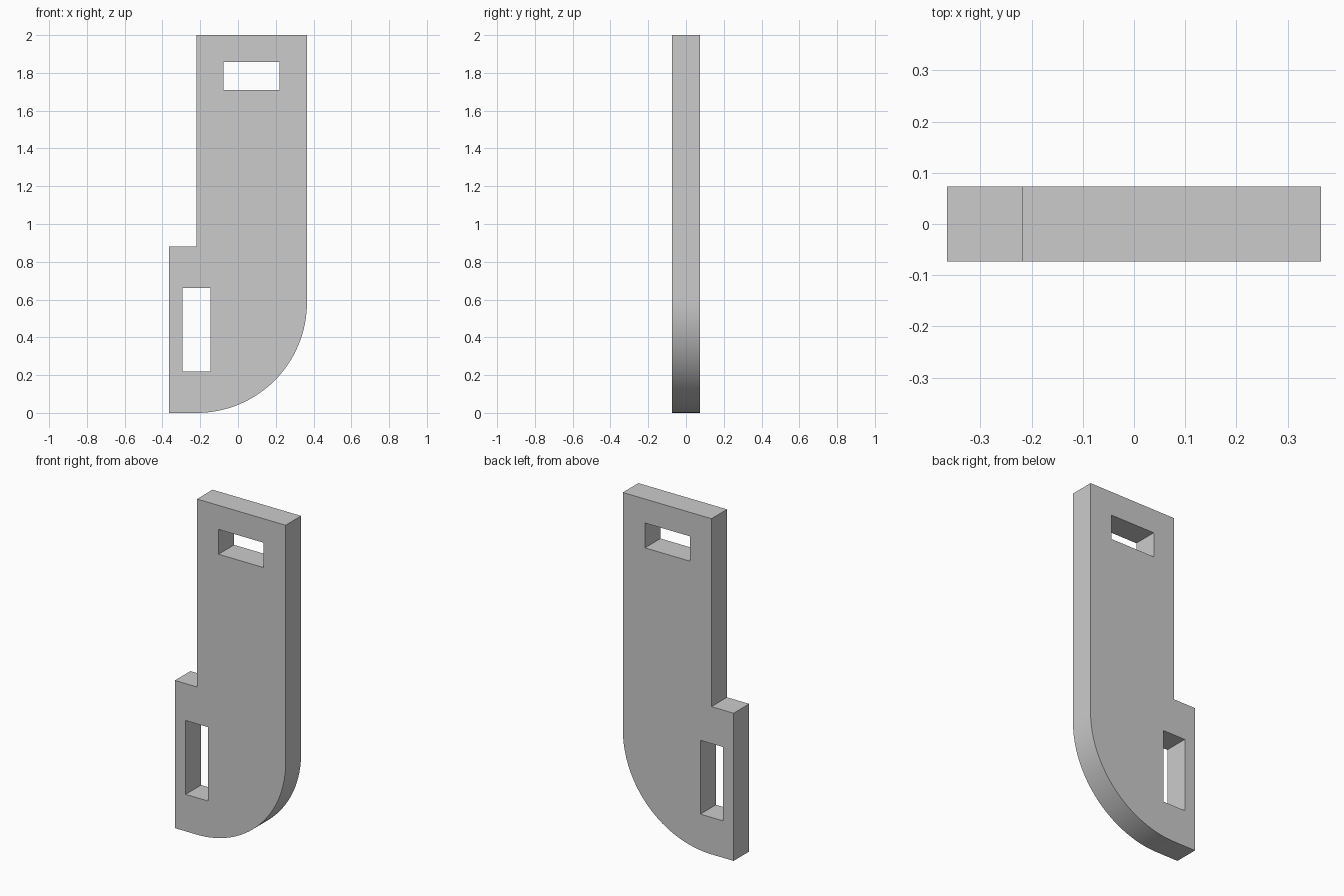
import bpy
import bmesh
from math import cos, sin, pi

cube = bpy.data.objects.get("Cube")
if cube:
    bpy.data.objects.remove(cube, do_unlink=True)

HALF_WIDTH = 0.365
THICKNESS = 0.146
NECK_X = -0.219
RADIUS = HALF_WIDTH - NECK_X
ARC_STEPS = 32


def rectangle(x0, x1, z0, z1):
    return [(x0, z0), (x1, z0), (x1, z1), (x0, z1)]


# Outline: square corner and shoulder on one side, large rounded corner on the other
outline = [(NECK_X, 2), (NECK_X, 0.88), (-HALF_WIDTH, 0.88), (-HALF_WIDTH, 0)]
for i in range(ARC_STEPS + 1):
    a = -pi / 2 + pi / 2 * i / ARC_STEPS
    outline.append((NECK_X + RADIUS * cos(a), RADIUS + RADIUS * sin(a)))
outline.append((HALF_WIDTH, 2))

# Slots through the plate
top_slot = rectangle(-0.077, 0.219, 1.709, 1.857)
side_slot = rectangle(-0.294, -0.146, 0.22, 0.66)

# Fill the outline around the slots, then extrude to full thickness
bm = bmesh.new()
edges = []
for loop in (outline, top_slot, side_slot):
    verts = [bm.verts.new((x, -THICKNESS / 2, z)) for x, z in loop]
    for a, b in zip(verts, verts[1:] + verts[:1]):
        edges.append(bm.edges.new((a, b)))
bmesh.ops.triangle_fill(bm, edges=edges, use_beauty=True, normal=(0, -1, 0))
extruded = bmesh.ops.extrude_face_region(bm, geom=bm.faces[:], use_keep_orig=True)
moved = [g for g in extruded["geom"] if isinstance(g, bmesh.types.BMVert)]
bmesh.ops.translate(bm, verts=moved, vec=(0, THICKNESS, 0))
bmesh.ops.recalc_face_normals(bm, faces=bm.faces[:])

mesh = bpy.data.meshes.new("slotted_plate")
bm.to_mesh(mesh)
bm.free()
plate = bpy.data.objects.new("slotted_plate", mesh)
bpy.context.collection.objects.link(plate)

# Plain grey material
colour = (0.6, 0.6, 0.6, 1)
grey = bpy.data.materials.new("light_grey")
grey.use_nodes = True
grey.diffuse_color = colour
grey.node_tree.nodes["Principled BSDF"].inputs["Base Color"].default_value = colour
mesh.materials.append(grey)

# Smooth the rounded corner, keep the edges sharp
bpy.ops.object.select_all(action="DESELECT")
plate.select_set(True)
bpy.context.view_layer.objects.active = plate
bpy.ops.object.shade_smooth_by_angle(angle=pi / 6)
